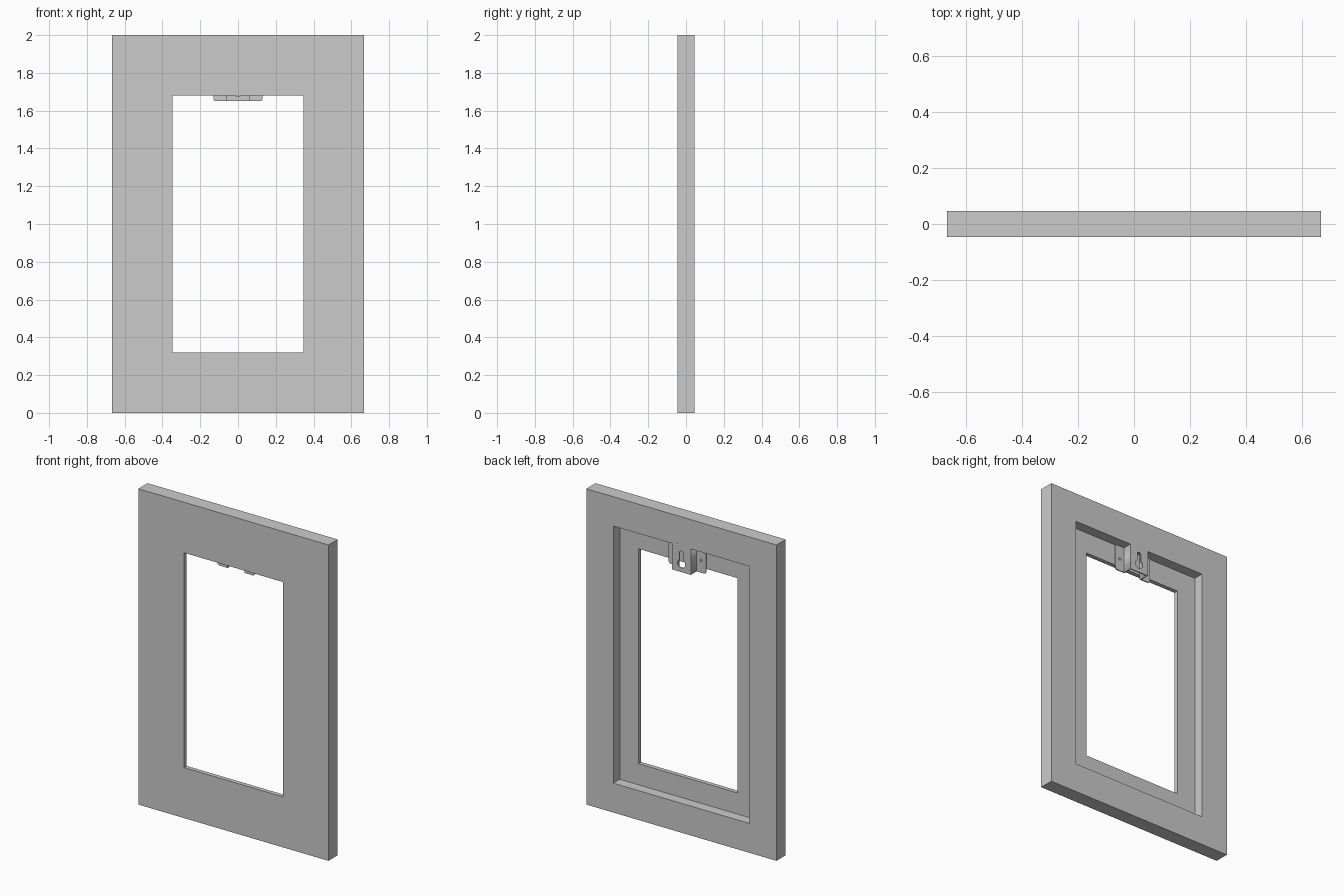
import bpy, bmesh, math
from mathutils import Matrix

if "Cube" in bpy.data.objects:
    bpy.data.objects.remove(bpy.data.objects["Cube"])

HALF_W, HALF_D = 0.666, 0.046
LIP_Y = -0.019          # back of the thin front lip
SHEET = 0.007           # bracket sheet thickness
Z0, Z1 = 1.65, 1.826    # bracket bottom and top


def finish(name, mesh):
    ob = bpy.data.objects.new(name, mesh)
    bpy.context.collection.objects.link(ob)
    return ob


def sheet(name, loops, y0, y1):
    """Flat sheet in the xz plane; the first loop is the outline, the rest are holes."""
    cu = bpy.data.curves.new(name + "_outline", 'CURVE')
    cu.dimensions = '2D'
    cu.fill_mode = 'BOTH'
    cu.extrude = (y1 - y0) / 2
    for loop in loops:
        sp = cu.splines.new('POLY')
        sp.points.add(len(loop) - 1)
        for p, (x, z) in zip(sp.points, loop):
            p.co = (x, z, 0, 1)
        sp.use_cyclic_u = True
    tmp = finish(name + "_tmp", cu)
    deps = bpy.context.evaluated_depsgraph_get()
    me = bpy.data.meshes.new_from_object(tmp.evaluated_get(deps))
    bpy.data.objects.remove(tmp)
    me.transform(Matrix.Translation((0, (y0 + y1) / 2, 0)) @ Matrix.Rotation(math.pi / 2, 4, 'X'))
    return finish(name, me)


def arc(cx, cz, r, a0, a1, n):
    """Points along an arc, angles in degrees."""
    return [(cx + r * math.cos(math.radians(a0 + (a1 - a0) * i / n)),
             cz + r * math.sin(math.radians(a0 + (a1 - a0) * i / n))) for i in range(n + 1)]


def rect(x0, x1, z0, z1):
    return [(x0, z0), (x1, z0), (x1, z1), (x0, z1)]


# Frame: rectangular rings bridged in a closed loop, with a rebate at the back
bm = bmesh.new()
rings = []
for x, margin, y in [(HALF_W, 0, -HALF_D), (HALF_W, 0, HALF_D),
                     (0.477, 0.186, HALF_D), (0.477, 0.186, LIP_Y),
                     (0.346, 0.32, LIP_Y), (0.346, 0.32, -HALF_D)]:
    rings.append([bm.verts.new((px, y, pz)) for px, pz in rect(-x, x, margin, 2 - margin)])
for a, b in zip(rings, rings[1:] + rings[:1]):
    for i in range(4):
        j = (i + 1) % 4
        bm.faces.new((a[i], a[j], b[j], b[i]))
bmesh.ops.recalc_face_normals(bm, faces=bm.faces)
frame_mesh = bpy.data.meshes.new("picture_frame")
bm.to_mesh(frame_mesh)
bm.free()
finish("picture_frame", frame_mesh)

# Hanger plate with keyhole, flush with the back of the frame
R, SLOT = 0.027, 0.014
tilt = math.degrees(math.acos(SLOT / R))
keyhole = arc(0, 1.703, R, tilt - 360, -180 - tilt + 0, 16)[::-1]
keyhole = arc(0, 1.703, R, 180 - tilt, 360 + tilt, 20) + arc(0, 1.769, SLOT, 0, 180, 10)
sheet("hanger_plate", [rect(-0.066, 0.066, Z0, Z1), keyhole],
      HALF_D - SHEET, HALF_D + 0.0002)

# Side walls and screw flanges of the hanger, mirrored left and right
for side, s in (("left", -1), ("right", 1)):
    sheet("hanger_wall_" + side, [rect(*sorted((s * 0.059, s * 0.066)), Z0, Z1)],
          LIP_Y, HALF_D - SHEET)
    r = 0.014
    outline = ([(0.066, Z0)] + arc(0.13 - r, Z0 + r, r, -90, 0, 5)
               + arc(0.13 - r, Z1 - r, r, 0, 90, 5) + [(0.066, Z1)])
    screw_hole = arc(0.097, 1.728, 0.008, 0, 337.5, 15)
    sheet("hanger_flange_" + side,
          [[(s * x, z) for x, z in loop] for loop in (outline, screw_hole)],
          LIP_Y, LIP_Y + SHEET)
